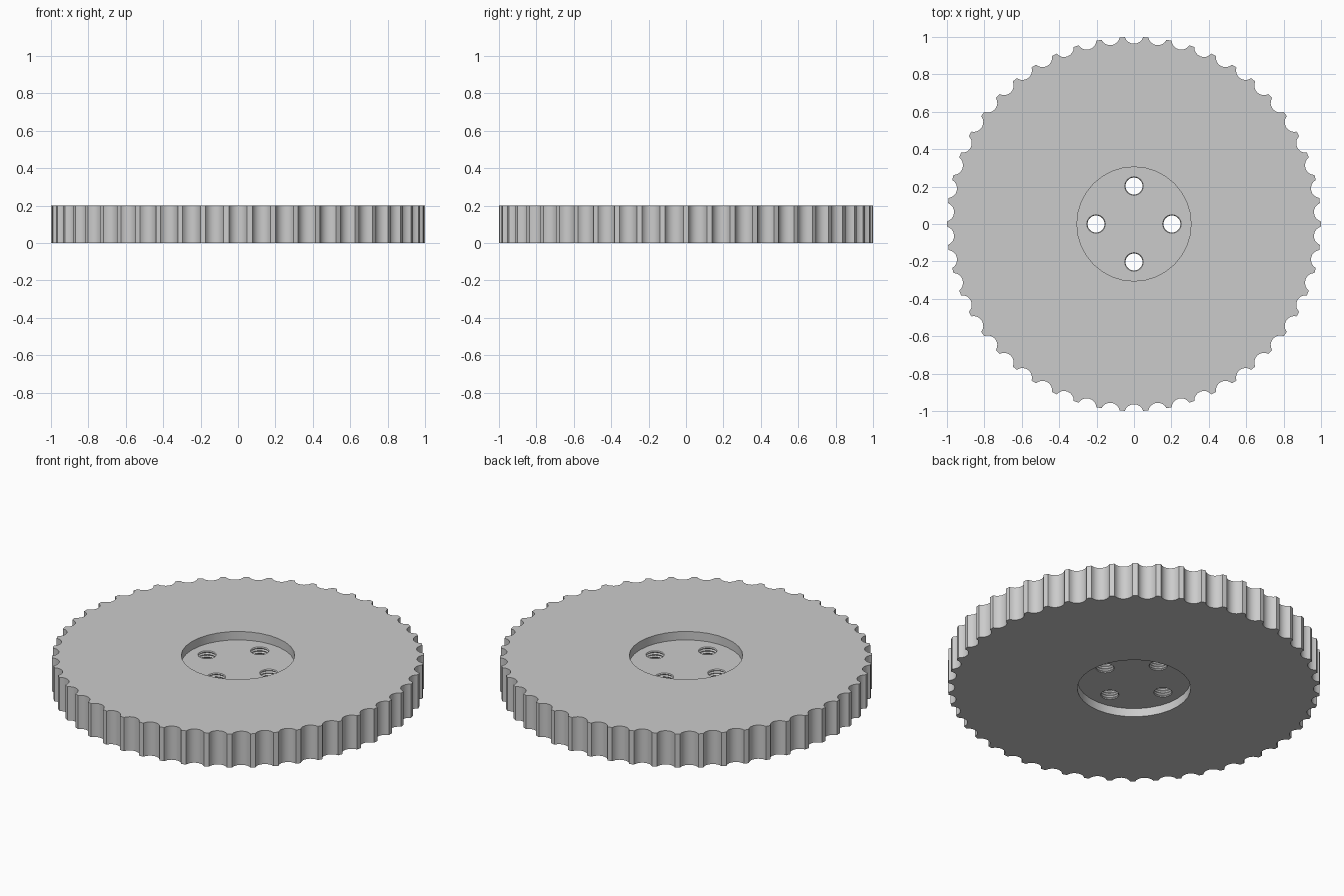
import bpy, bmesh
from math import sin, cos, pi, radians, asin
from mathutils import Vector

cube = bpy.data.objects.get("Cube")
if cube:
    bpy.data.objects.remove(cube, do_unlink=True)

THICK = 0.2
WEB = (0.05, 0.15)
TEETH = 50
PITCH = 2 * pi / TEETH

# Plain grey metal
grey = bpy.data.materials.new("grey_metal")
grey.use_nodes = True
colour = (0.6, 0.6, 0.6, 1)
grey.diffuse_color = colour
grey.node_tree.nodes["Principled BSDF"].inputs["Base Color"].default_value = colour


def make_object(name, bm):
    bmesh.ops.recalc_face_normals(bm, faces=bm.faces)
    mesh = bpy.data.meshes.new(name)
    bm.to_mesh(mesh)
    bm.free()
    mesh.materials.append(grey)
    obj = bpy.data.objects.new(name, mesh)
    bpy.context.collection.objects.link(obj)
    return obj


def stack(name, loops):
    """Closed solid skinned through matching loops of points."""
    bm = bmesh.new()
    rings = [[bm.verts.new(p) for p in loop] for loop in loops]
    n = len(rings[0])
    for a, b in zip(rings, rings[1:]):
        for i in range(n):
            j = (i + 1) % n
            bm.faces.new((a[i], a[j], b[j], b[i]))
    bm.faces.new(rings[0][::-1])
    bm.faces.new(rings[-1])
    return make_object(name, bm)


def lathe(name, profile, sides, centre=(0, 0)):
    return stack(name, [[(centre[0] + r * cos(2 * pi * i / sides),
                          centre[1] + r * sin(2 * pi * i / sides), z)
                         for i in range(sides)] for r, z in profile])


def cut(target, cutter):
    cutter.hide_render = True
    mod = target.modifiers.new("cut", "BOOLEAN")
    mod.operation = "DIFFERENCE"
    mod.solver = "EXACT"
    mod.object = cutter
    bpy.context.view_layer.objects.active = target
    bpy.ops.object.modifier_apply(modifier=mod.name)
    bpy.data.objects.remove(cutter, do_unlink=True)


# Toothed rim outline: one round groove per tooth pitch, first groove at +y
half_gap, depth, steps = 0.049, 0.035, 8
rad = (half_gap ** 2 + depth ** 2) / (2 * depth)
mid = cos(asin(half_gap)) - depth + rad
sweep = asin(half_gap / rad)
outline = []
for t in range(TEETH):
    a = pi / 2 + t * PITCH
    out, side = Vector((cos(a), sin(a))), Vector((-sin(a), cos(a)))
    for s in range(steps + 1):
        b = sweep * (2 * s / steps - 1)
        outline.append(out * (mid - rad * cos(b)) + side * rad * sin(b))
    tip = a + PITCH / 2
    outline.append(Vector((cos(tip), sin(tip))))

wheel = stack("toothed_wheel", [[(p.x, p.y, z) for p in outline] for z in (0, THICK)])

# Round recess on both faces, leaving a thin web
cut(wheel, lathe("top_recess", [(0.305, WEB[1]), (0.305, 0.3)], 32))
cut(wheel, lathe("bottom_recess", [(0.305, -0.1), (0.305, WEB[0])], 32))

# Four threaded bolt holes through the web
thread = [(0.0455 if i % 2 == 0 else 0.052, 0.04 + 0.0075 * i) for i in range(17)]
for k in range(4):
    place = (0.203 * cos(k * pi / 2), 0.203 * sin(k * pi / 2))
    cut(wheel, lathe("bolt_hole", thread, 24, place))

# Smooth grooves and walls, crisp edges
bpy.ops.object.select_all(action="DESELECT")
wheel.select_set(True)
bpy.context.view_layer.objects.active = wheel
bpy.ops.object.shade_smooth_by_angle(angle=radians(30))
